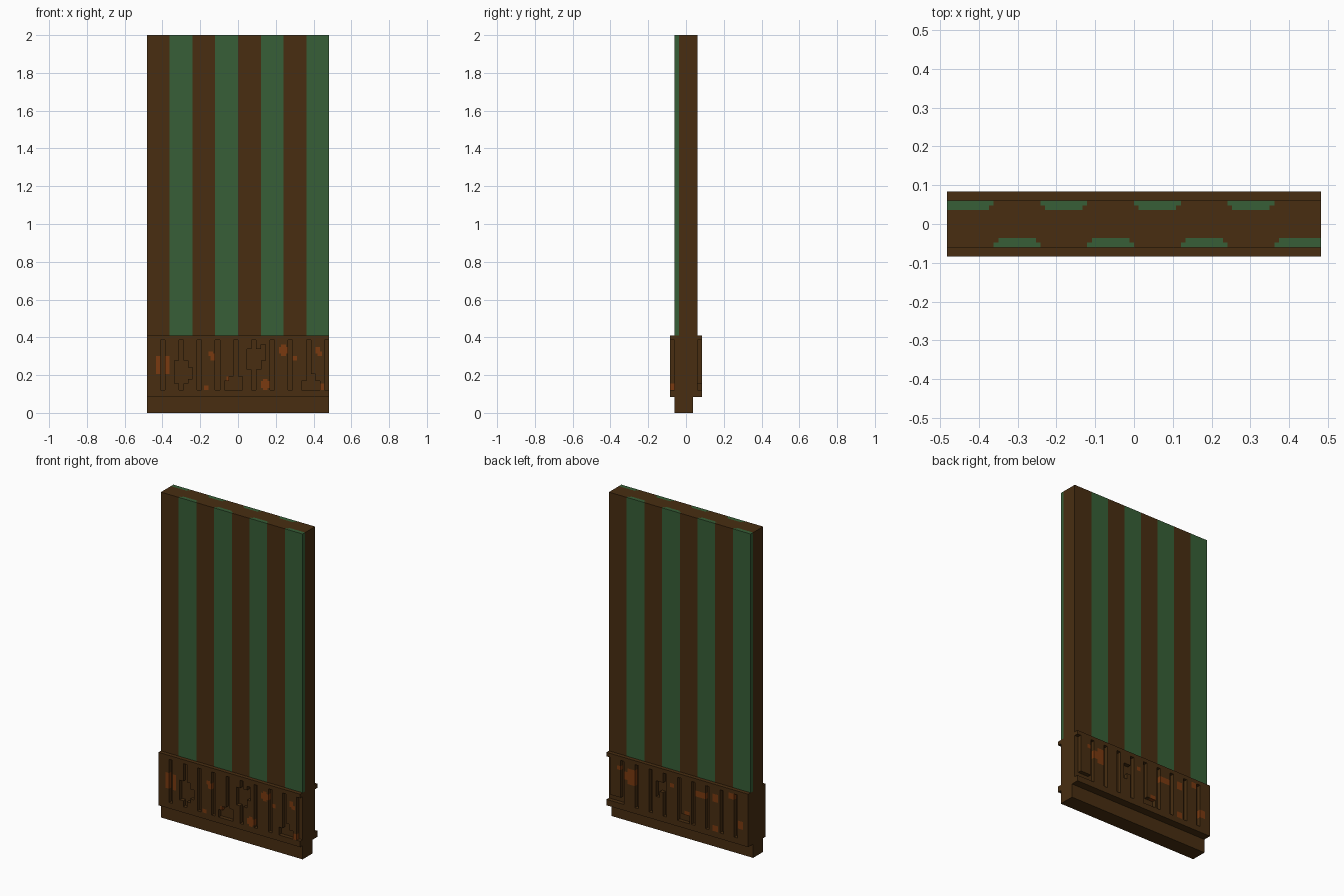
import bpy
import bmesh
from mathutils import Vector

if "Cube" in bpy.data.objects:
    bpy.data.objects.remove(bpy.data.objects["Cube"])

V = 2 / 166          # size of one building block; the panel is 166 blocks high
W, HALF = 80, 5      # width and half thickness of the panel in blocks


def material(name, rgb):
    m = bpy.data.materials.new(name)
    m.use_nodes = True
    m.diffuse_color = (*rgb, 1)
    m.node_tree.nodes["Principled BSDF"].inputs["Base Color"].default_value = (*rgb, 1)
    return m


MATS = [material("dark brown", (0.065, 0.027, 0.0056)),
        material("moss green", (0.038, 0.114, 0.038)),
        material("rust orange", (0.195, 0.042, 0.005))]
BROWN, GREEN, RUST = range(3)


def from_plan(a, b, c):       # cells lie in x, y and are extruded along z
    return Vector(((a - W / 2) * V, b * V, c * V))


def from_elevation(a, b, c):  # cells lie in x, z and are extruded along y
    return Vector(((a - W / 2) * V, c * V, b * V))


def extrude_cells(name, cells, lo, hi, place, caps):
    """Turn {(a, b): colour} into a block between lo and hi, outer skin only."""
    bm = bmesh.new()
    cache = {}

    def vert(p):
        if p not in cache:
            cache[p] = bm.verts.new(place(*p))
        return cache[p]

    def quad(points, outward, mat):
        f = bm.faces.new([vert(p) for p in points])
        f.material_index = mat
        f.normal_update()
        if f.normal.dot(place(*outward) - place(0, 0, 0)) < 0:
            f.normal_flip()

    for (a, b), mat in cells.items():
        for c in caps:
            quad([(a, b, c), (a + 1, b, c), (a + 1, b + 1, c), (a, b + 1, c)],
                 (0, 0, 1 if c == hi else -1), mat)
        for da, db in ((1, 0), (-1, 0), (0, 1), (0, -1)):
            if (a + da, b + db) in cells:
                continue
            if da:
                s = a + (da > 0)
                p, q = (s, b), (s, b + 1)
            else:
                s = b + (db > 0)
                p, q = (a, s), (a + 1, s)
            quad([(*p, lo), (*q, lo), (*q, hi), (*p, hi)], (da, db, 0), mat)

    # merge flat areas of one colour
    bmesh.ops.dissolve_limit(bm, angle_limit=0.01, verts=bm.verts[:], edges=bm.edges[:],
                             delimit={'MATERIAL'})
    mesh = bpy.data.meshes.new(name)
    bm.to_mesh(mesh)
    bm.free()
    for m in MATS:
        mesh.materials.append(m)
    ob = bpy.data.objects.new(name, mesh)
    bpy.context.collection.objects.link(ob)
    return ob


def rect(a0, b0, a1, b1):
    return {(a, b) for a in range(a0, a1) for b in range(b0, b1)}


def area(rects):
    return set().union(*(rect(*r) for r in rects))


# Striped upper panel: inlaid stripes two blocks deep, staggered front to back
panel = dict.fromkeys(rect(0, -HALF, W, HALF), BROWN)
for side in (0, 1):
    for k in range(4):
        x0 = 20 * k + (10 if side == 0 else 0)
        x1 = x0 + 10
        rows = (-5, -4) if side == 0 else (4, 3)
        for a in range(x0, x1):
            panel[a, rows[0]] = GREEN
        for a in range(x0 + (x0 > 0), x1 - (x1 < W)):
            panel[a, rows[1]] = GREEN
extrude_cells("striped_panel", panel, 34, 166, from_plan, (166,))

# Plain core behind the carved bands, and the narrower foot
core = dict.fromkeys(rect(0, -HALF, W, HALF), BROWN)
extrude_cells("band_core", core, 7, 34, from_plan, (7, 34))
foot = dict.fromkeys(rect(0, -HALF, W, 3), BROWN)
extrude_cells("foot", foot, 0, 7, from_plan, (0,))

# Carved bands: evenly spaced slots, broken-out hollows and rust patches
slots = [(8 * k + 6, 10, 8 * k + 8, 32) for k in range(10)]
front_hollows = [(12, 13, 18, 23), (18, 15, 20, 20), (34, 10, 42, 14), (36, 14, 42, 16),
                 (44, 19, 50, 28), (50, 23, 52, 30), (68, 10, 76, 14), (70, 14, 74, 17)]
front_rust = [(4, 17, 10, 25), (27, 25, 29, 27), (28, 23, 30, 26), (25, 10, 27, 12),
              (35, 14, 37, 16), (50, 11, 54, 14), (51, 10, 53, 15), (58, 26, 62, 29),
              (59, 25, 61, 30), (64, 23, 66, 25), (74, 26, 76, 29), (75, 25, 77, 27),
              (76, 10, 78, 13)]
back_hollows = [(70, 10, 78, 13), (46, 22, 52, 27), (50, 19, 52, 24), (33, 10, 40, 14)]
back_rust = [(62, 23, 70, 27), (64, 21, 68, 29), (24, 25, 30, 28), (17, 25, 20, 29),
             (6, 29, 11, 32), (42, 26, 44, 28), (33, 14, 36, 16), (17, 10, 20, 13),
             (3, 15, 6, 19), (72, 27, 74, 29)]

for name, hollows, rust, lo, hi, outer in (
        ("front_carved_band", front_hollows, front_rust, -7, -5, -7),
        ("back_carved_band", back_hollows, back_rust, 5, 7, 7)):
    rusty = area(rust)
    solid = rect(0, 7, W, 34) - area(slots + hollows)
    band = {c: RUST if c in rusty else BROWN for c in sorted(solid)}
    extrude_cells(name, band, lo, hi, from_elevation, (outer,))
